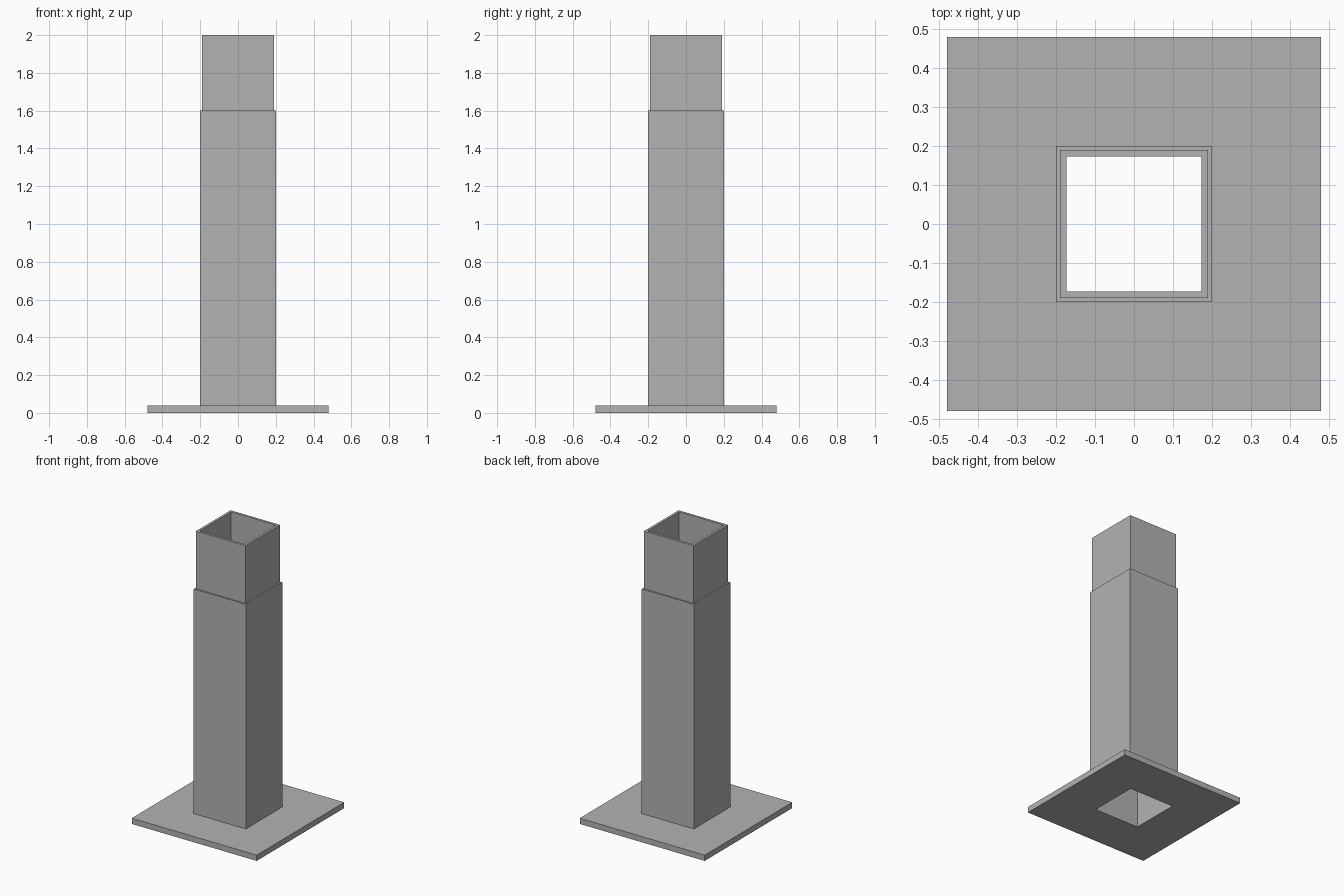
import bpy
import bmesh

if "Cube" in bpy.data.objects:
    bpy.data.objects.remove(bpy.data.objects["Cube"])

grey = bpy.data.materials.new("plain grey")
grey.diffuse_color = (0.45, 0.45, 0.45, 1)
grey.use_nodes = True
grey.node_tree.nodes["Principled BSDF"].inputs["Base Color"].default_value = grey.diffuse_color

# Closed wall section (half width, height): bore, plate, sleeve, inner post
section = [(0.173, 0), (0.48, 0), (0.48, 0.04), (0.2, 0.04), (0.2, 1.6),
           (0.19, 1.6), (0.19, 2), (0.173, 2)]
corners = [(-1, -1), (1, -1), (1, 1), (-1, 1)]


def square_sweep(name, profile, material):
    """Sweep a closed section around a square, leaving the bore open."""
    bm = bmesh.new()
    rings = [[bm.verts.new((sx * r, sy * r, z)) for sx, sy in corners]
             for r, z in profile]
    for i, lower in enumerate(rings):
        upper = rings[(i + 1) % len(rings)]
        for k in range(4):
            n = (k + 1) % 4
            bm.faces.new((lower[k], lower[n], upper[n], upper[k]))
    bmesh.ops.recalc_face_normals(bm, faces=bm.faces)
    mesh = bpy.data.meshes.new(name)
    bm.to_mesh(mesh)
    bm.free()
    mesh.materials.append(material)
    obj = bpy.data.objects.new(name, mesh)
    bpy.context.collection.objects.link(obj)
    return obj


# Hollow square post on its flat base plate
square_sweep("hollow_post_with_base", section, grey)
